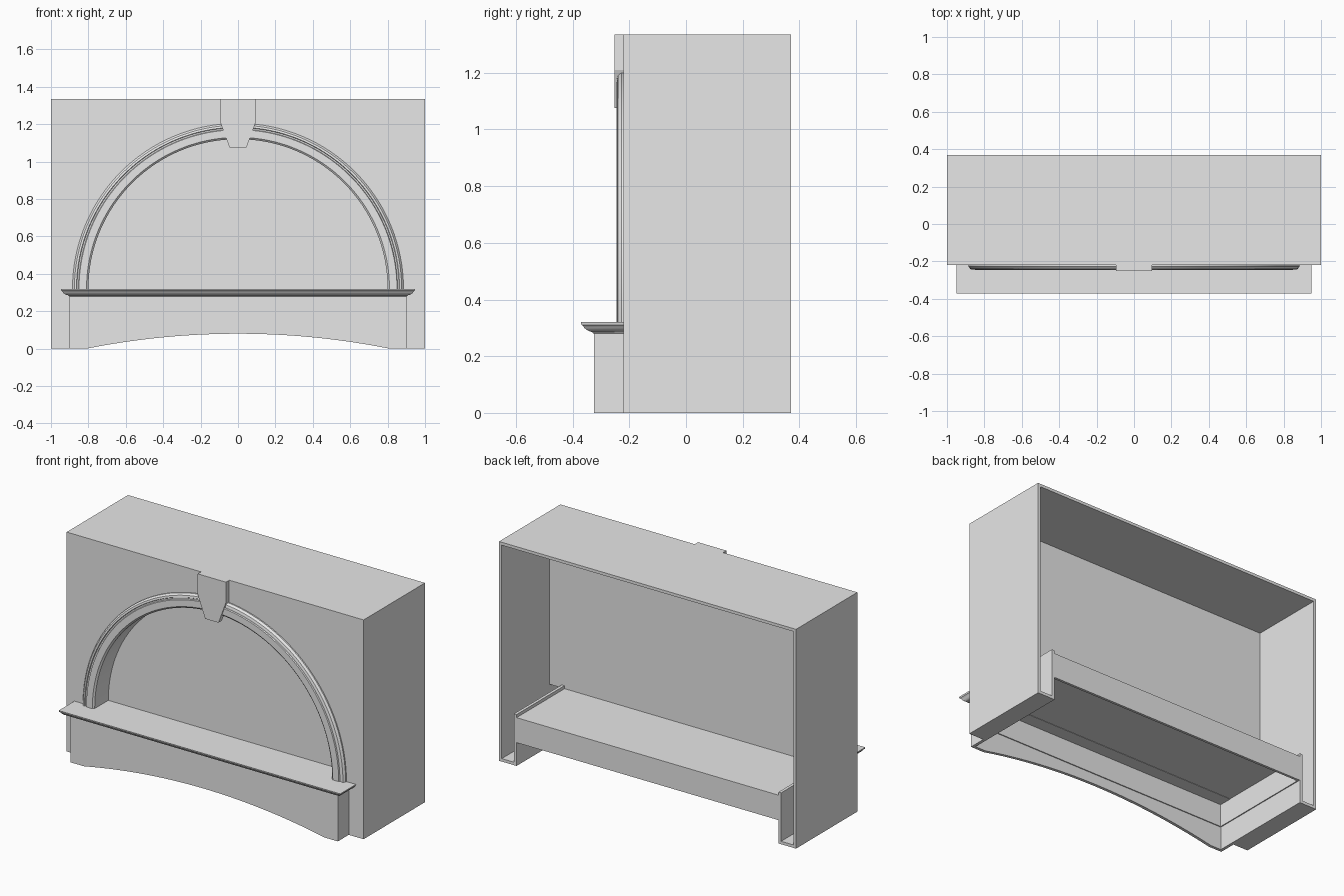
import bpy, bmesh, math

cube = bpy.data.objects.get("Cube")
if cube:
    bpy.data.objects.remove(cube, do_unlink=True)

paint = bpy.data.materials.new("plain_grey")
paint.use_nodes = True
paint.diffuse_color = (0.8, 0.8, 0.8, 1)
paint.node_tree.nodes["Principled BSDF"].inputs["Base Color"].default_value = (0.8, 0.8, 0.8, 1)

FRONT, BACK = -0.22, 0.37      # hood body depth
WALL = 0.018                   # panel thickness
INNER = 0.882                  # half width of the open underside
SPRING = 0.32                  # height where the arch starts
HOLE = 0.80                    # arch opening radius


def finish(name, bm, smooth=False, mirror=False):
    bmesh.ops.recalc_face_normals(bm, faces=bm.faces[:])
    if mirror:  # open the half at the centre plane so both halves weld cleanly
        middle = [f for f in bm.faces if all(abs(v.co.x) < 1e-5 for v in f.verts)]
        bmesh.ops.delete(bm, geom=middle, context='FACES')
    mesh = bpy.data.meshes.new(name)
    bm.to_mesh(mesh)
    bm.free()
    mesh.materials.append(paint)
    if smooth:
        mesh.shade_smooth()
        mesh.set_sharp_from_angle(angle=math.radians(30))
    ob = bpy.data.objects.new(name, mesh)
    bpy.context.collection.objects.link(ob)
    if mirror:
        ob.modifiers.new("Mirror", 'MIRROR')
    return ob


def box(name, x, y, z, mirror=False):
    bm = bmesh.new()
    bmesh.ops.create_cube(bm, size=1)
    for v in bm.verts:
        v.co = [r[0] if c < 0 else r[1] for c, r in zip(v.co, (x, y, z))]
    return finish(name, bm, mirror=mirror)


def prism(name, outline, y0, y1, smooth=False):
    """Right half of an x-z outline, extruded along y and mirrored."""
    bm = bmesh.new()
    face = bm.faces.new([bm.verts.new((x, y0, z)) for x, z in outline])
    ext = bmesh.ops.extrude_face_region(bm, geom=[face])
    for v in ext['geom']:
        if isinstance(v, bmesh.types.BMVert):
            v.co.y = y1
    return finish(name, bm, smooth, True)


def loft(name, rings, smooth=True):
    """Closed cross-sections joined in order, with capped ends."""
    bm = bmesh.new()
    loops = [[bm.verts.new(p) for p in ring] for ring in rings]
    n = len(loops[0])
    for a, b in zip(loops, loops[1:]):
        for i in range(n):
            bm.faces.new((a[i], a[(i + 1) % n], b[(i + 1) % n], b[i]))
    bm.faces.new(loops[0])
    bm.faces.new(loops[-1])
    return finish(name, bm, smooth)


def quarter(r, n=32):
    """Quarter circle from the crown down to the springing line."""
    return [(r * math.sin(i / n * math.pi / 2), SPRING + r * math.cos(i / n * math.pi / 2))
            for i in range(n + 1)]


# Body: top, sides and the two upturned channels along the bottom
T = 1.335
prism("body_shell", [(0, T), (1, T), (1, 0), (INNER, 0), (INNER, 0.313), (0.9, 0.313),
                     (0.9, WALL), (1 - WALL, WALL), (1 - WALL, T - WALL), (0, T - WALL)],
      FRONT + WALL, BACK)

# Front wall with arched opening
prism("front_wall", [(0, 0.295), (INNER, 0.295), (INNER, 0), (1, 0), (1, T), (0, T)]
      + quarter(HOLE) + [(0, SPRING)], FRONT, FRONT + WALL)

# Arched niche: reveal, floor and back panel
prism("niche_reveal", quarter(HOLE) + quarter(HOLE + 0.015)[::-1], FRONT + WALL, -0.105, True)
box("niche_floor", (-0.982, 0.982), (FRONT + WALL, -0.105), (0.295, SPRING))
box("niche_back", (-0.982, 0.982), (-0.105, -0.09), (0.295, T - WALL))

# Arch moulding: profile of (radius, y) swept over a half circle
profile = [(0.80, -0.215), (0.80, -0.236), (0.81, -0.245), (0.85, -0.245), (0.853, -0.238),
           (0.861, -0.238), (0.864, -0.243), (0.875, -0.240), (0.885, -0.228), (0.885, -0.215)]
SEG = 64
loft("arch_moulding", [[(r * math.cos(a), y, SPRING + r * math.sin(a)) for r, y in profile]
                       for a in (math.pi * i / SEG for i in range(SEG + 1))])

# Keystone
prism("keystone", [(0, T), (0.095, T), (0.095, 1.21), (0.045, 1.075), (0, 1.075)], -0.252, FRONT)

# Apron with a shallow curved lower edge
half, rise = 0.81, 0.08
R = (half ** 2 + rise ** 2) / (2 * rise)
curve = []
for i in range(25):
    x = half * (1 - i / 24)
    curve.append((x, rise - R + math.sqrt(R * R - x * x)))
prism("apron_front", [(0, 0.285), (0.9, 0.285), (0.9, 0)] + curve, -0.325, -0.307)
box("apron_side", (INNER, 0.9), (-0.307, FRONT), (0, 0.285), mirror=True)

# Shelf: moulded edge returning round both ends, (height, overhang)
steps = [(0.280, 0.004), (0.285, 0.008), (0.288, 0.018), (0.293, 0.028), (0.300, 0.036),
         (0.307, 0.040), (0.311, 0.046), (0.320, 0.048)]
loft("shelf", [[(-0.9 - o, FRONT, z), (-0.9 - o, -0.323 - o, z),
                (0.9 + o, -0.323 - o, z), (0.9 + o, FRONT, z)] for z, o in steps])

# Liner: inverted tray under the hood
box("liner_top", (-INNER, INNER), (-0.307, BACK), (0.282, 0.294))
box("liner_back", (-INNER, INNER), (BACK - 0.015, BACK), (0.142, 0.282))
box("liner_front", (-INNER, INNER), (-0.307, -0.301), (0.142, 0.282))
box("liner_side", (INNER - 0.006, INNER), (-0.301, BACK - 0.015), (0.142, 0.282), mirror=True)
